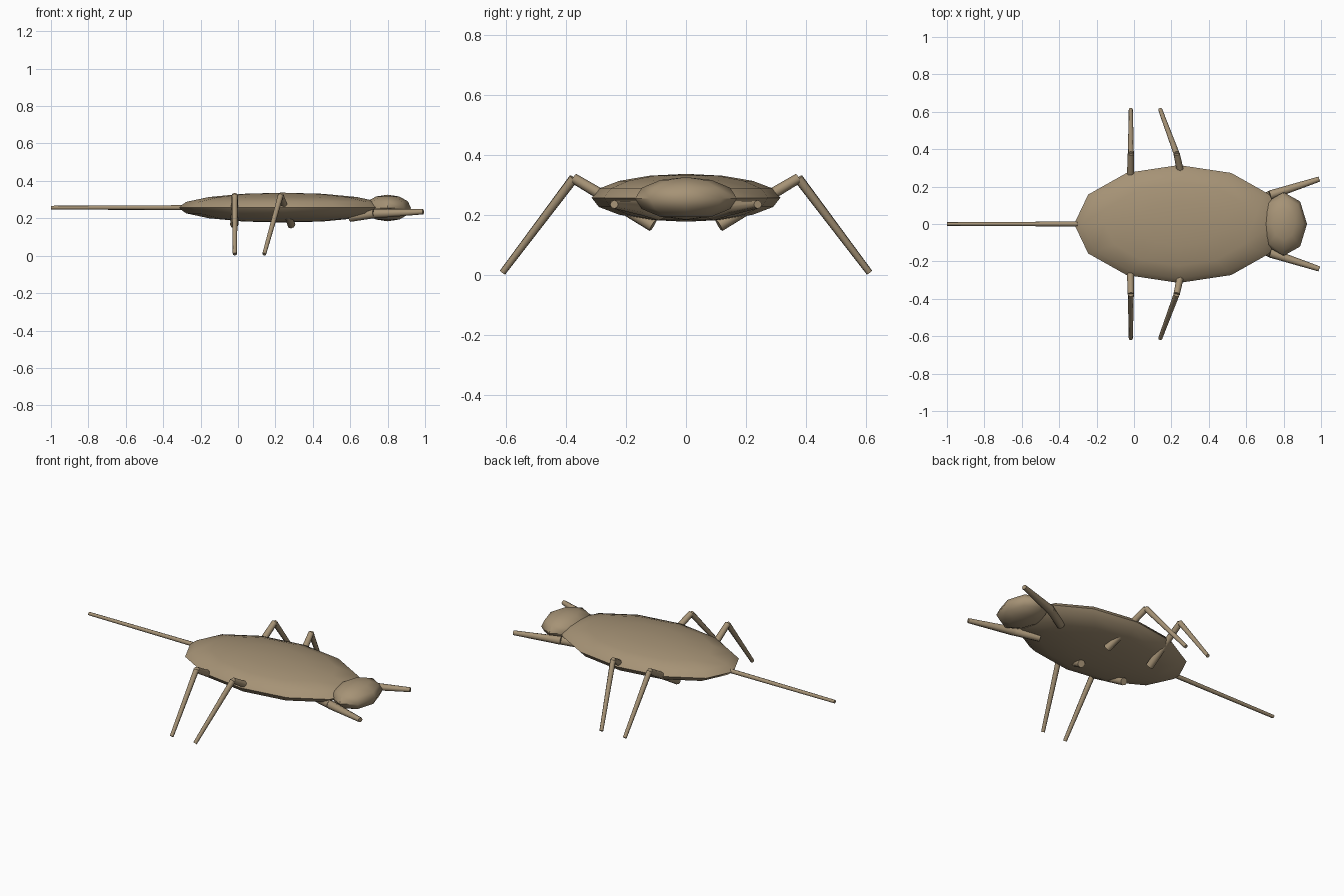
import bpy
import math
from mathutils import Vector

if "Cube" in bpy.data.objects:
    bpy.data.objects.remove(bpy.data.objects["Cube"], do_unlink=True)

# Single tan shell colour
tan = bpy.data.materials.new("tan_shell")
tan.use_nodes = True
colour = (0.38, 0.29, 0.18, 1)
tan.diffuse_color = colour
tan.node_tree.nodes["Principled BSDF"].inputs["Base Color"].default_value = colour


def finish(name):
    obj = bpy.context.object
    obj.name = name
    obj.data.materials.append(tan)
    bpy.ops.object.transform_apply(location=False, rotation=False, scale=True)
    bpy.ops.object.shade_smooth_by_angle(angle=math.radians(50))
    return obj


def ellipsoid(name, centre, radii, segments, rings):
    bpy.ops.mesh.primitive_uv_sphere_add(segments=segments, ring_count=rings,
                                         radius=1, location=centre)
    bpy.context.object.scale = radii
    return finish(name)


def limb(name, start, end, r_start, r_end):
    """Tapered round rod between two points."""
    a, b = Vector(start), Vector(end)
    bpy.ops.mesh.primitive_cone_add(vertices=8, radius1=r_start, radius2=r_end,
                                    depth=(b - a).length, location=(a + b) / 2)
    obj = bpy.context.object
    obj.rotation_euler = (b - a).to_track_quat('Z', 'Y').to_euler()
    return finish(name)


# Flat oval body and small head
ellipsoid("body", (0.24, 0, 0.257), (0.56, 0.315, 0.08), 12, 8)
ellipsoid("head", (0.8, 0, 0.255), (0.125, 0.17, 0.071), 8, 6)

# Long breathing tail
limb("tail", (-0.3, 0, 0.257), (-1, 0, 0.257), 0.013, 0.010)

# Legs: hip under the body, knee, foot, then upper and lower radii
legs = {
    "front": ((0.6, 0.09, 0.205), (0.73, 0.155, 0.225), (0.99, 0.24, 0.235),
              (0.024, 0.024), (0.025, 0.014)),
    "middle": ((0.285, 0.11, 0.165), (0.228, 0.375, 0.322), (0.14, 0.612, 0.008),
               (0.022, 0.017), (0.016, 0.011)),
    "rear": ((-0.02, 0.11, 0.165), (-0.017, 0.375, 0.322), (-0.017, 0.612, 0.008),
             (0.022, 0.017), (0.016, 0.011)),
}
for side, s in (("left", 1), ("right", -1)):
    for pair, (hip, knee, foot, upper, lower) in legs.items():
        hip, knee, foot = [(x, y * s, z) for x, y, z in (hip, knee, foot)]
        limb(f"{pair}_upper_leg_{side}", hip, knee, *upper)
        limb(f"{pair}_lower_leg_{side}", knee, foot, *lower)
